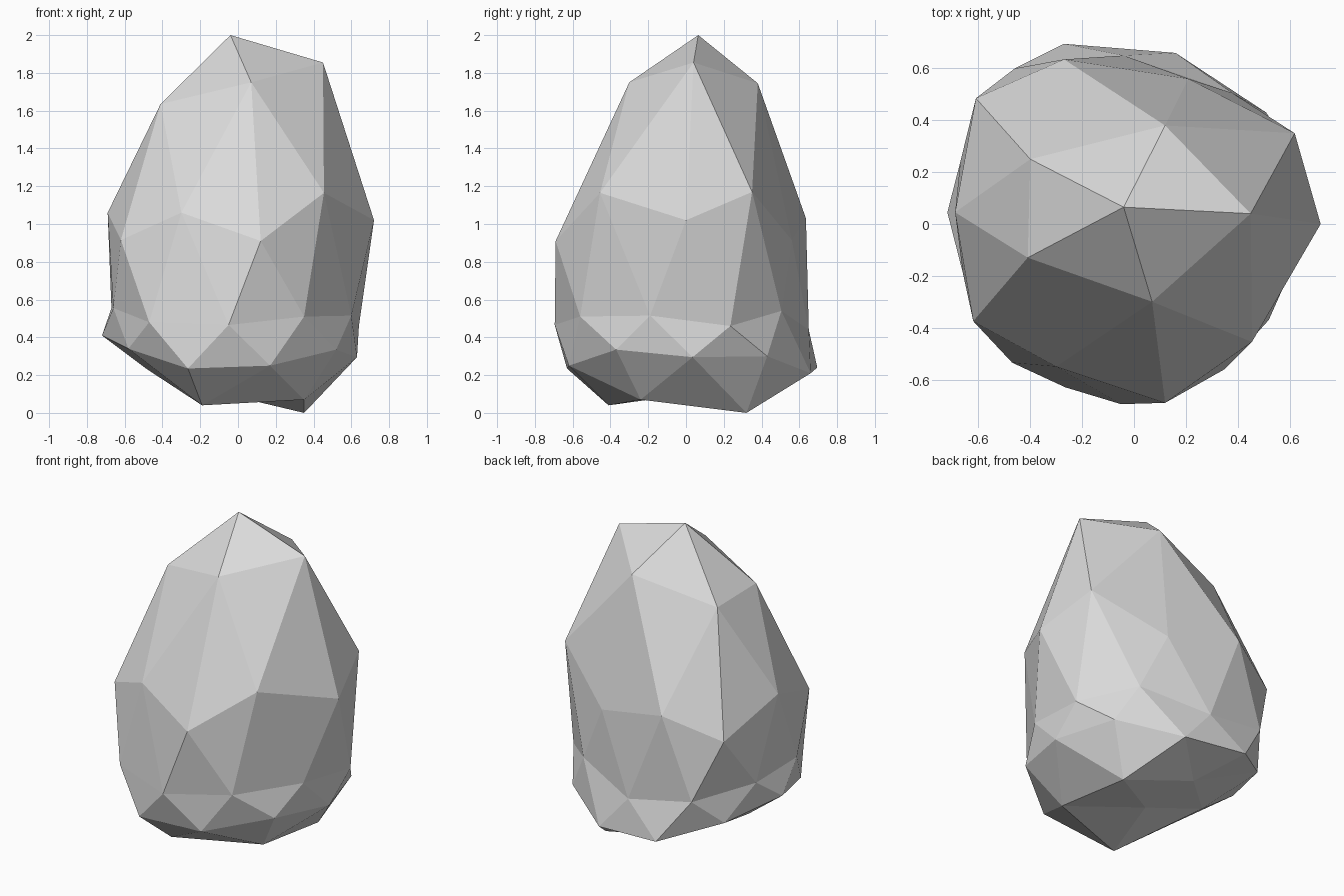
import bpy
import bmesh
from mathutils import Vector

default_cube = bpy.data.objects.get("Cube")
if default_cube:
    bpy.data.objects.remove(default_cube, do_unlink=True)

# Stone colour
stone = bpy.data.materials.new("stone_grey")
stone.use_nodes = True
grey = (0.7, 0.7, 0.7, 1)
stone.diffuse_color = grey
stone.node_tree.nodes["Principled BSDF"].inputs["Base Color"].default_value = grey

# Hand-placed corner rings of the boulder, anticlockwise from the front
peak = [(-.04, .065, 2)]
crown = [(.07, -.3, 1.75), (.45, .04, 1.855), (.12, .38, 1.745),
         (-.4, .25, 1.62), (-.41, -.13, 1.635)]
shoulder = [(.12, -.69, .91), (.455, -.455, 1.165), (.72, 0, 1.02),
            (.62, .35, 1.17), (.21, .56, .915), (-.27, .635, 1.03),
            (-.61, .485, .895), (-.69, .045, 1.06), (-.62, -.375, .915),
            (-.3, -.55, 1.06)]
waist = [(-.05, -.695, .465), (.35, -.56, .51), (.6, -.19, .515),
         (.64, .235, .46), (.38, .505, .54), (-.04, .65, .44),
         (-.46, .6, .51), (-.67, .24, .555), (-.66, -.19, .555),
         (-.47, -.535, .48)]
foot = [(.17, -.62, .25), (.52, -.37, .335), (.63, .035, .295),
        (.51, .43, .3), (.16, .66, .21), (-.27, .695, .24),
        (-.58, .435, .345), (-.72, .045, .41), (-.58, -.345, .34),
        (-.265, -.63, .235)]
underside = [(.35, -.24, .07), (.35, .32, 0), (-.12, .4, .13),
             (-.48, .05, .23), (-.19, -.41, .04)]
base = [(-.07, .02, .1)]

bm = bmesh.new()


def add_ring(points):
    return [bm.verts.new(Vector(point)) for point in points]


def corner(ring, index):
    return ring[index % len(ring)]


def fan(tip, ring):
    """Close a ring with triangles that meet at one tip."""
    for i in range(len(ring)):
        bm.faces.new((tip[0], corner(ring, i), corner(ring, i + 1)))


def band(upper, lower):
    """Join two equal rings, the lower one turned half a step back."""
    for i in range(len(upper)):
        bm.faces.new((corner(upper, i), corner(lower, i), corner(lower, i + 1)))
        bm.faces.new((corner(upper, i), corner(lower, i + 1), corner(upper, i + 1)))


def cap(small, large, shift):
    """Join a ring to one with twice as many corners."""
    for i in range(len(small)):
        middle = 2 * i + shift
        here, after = corner(small, i), corner(small, i + 1)
        bm.faces.new((here, corner(large, middle - 1), corner(large, middle)))
        bm.faces.new((here, corner(large, middle), corner(large, middle + 1)))
        bm.faces.new((here, corner(large, middle + 1), after))


peak, crown, shoulder, waist, foot, underside, base = map(
    add_ring, (peak, crown, shoulder, waist, foot, underside, base))

# Facets from the peak down to the underside
fan(peak, crown)
cap(crown, shoulder, 0)
band(shoulder, waist)
for i in range(len(waist)):
    bm.faces.new((corner(waist, i), corner(foot, i), corner(waist, i + 1)))
    bm.faces.new((corner(waist, i + 1), corner(foot, i), corner(foot, i + 1)))
cap(underside, foot, 1)
fan(base, underside)
bmesh.ops.recalc_face_normals(bm, faces=bm.faces)

# Boulder object, left flat shaded
mesh = bpy.data.meshes.new("boulder")
bm.to_mesh(mesh)
bm.free()
mesh.materials.append(stone)
boulder = bpy.data.objects.new("boulder", mesh)
bpy.context.collection.objects.link(boulder)
